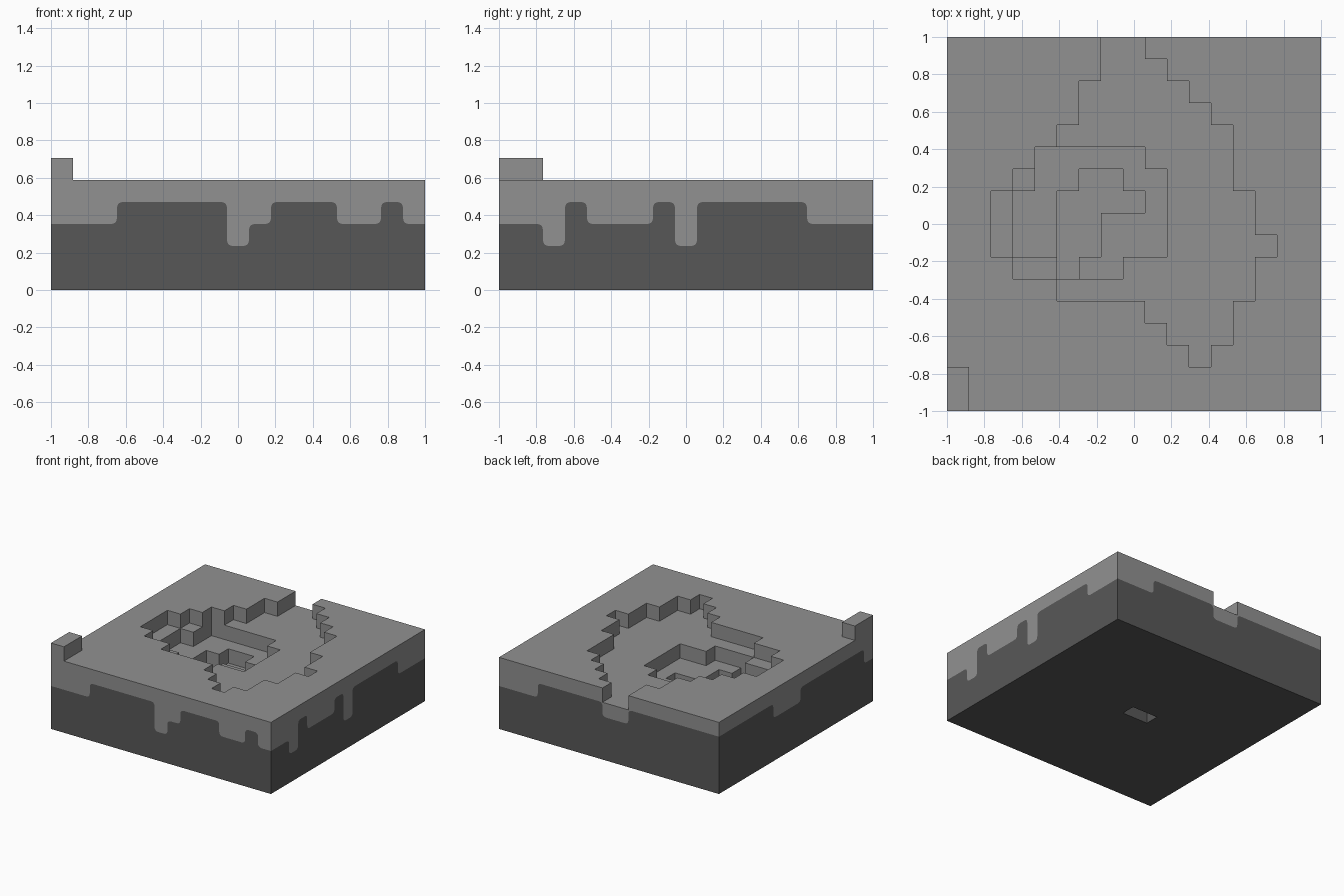
import bpy, bmesh
from math import pi
from mathutils import Vector, Matrix

if "Cube" in bpy.data.objects:
    bpy.data.objects.remove(bpy.data.objects["Cube"], do_unlink=True)

N = 17            # cells per side
CELL = 2 / N      # cell size
RADIUS = 0.034    # rounding of the drip outline


def make_material(name, value):
    mat = bpy.data.materials.new(name)
    mat.use_nodes = True
    color = (value, value, value, 1)
    mat.diffuse_color = color
    bsdf = next(n for n in mat.node_tree.nodes if n.type == "BSDF_PRINCIPLED")
    bsdf.inputs["Base Color"].default_value = color
    return mat


def make_object(name, bm, mat):
    bmesh.ops.remove_doubles(bm, verts=bm.verts, dist=0.0005)
    mesh = bpy.data.meshes.new(name)
    bm.to_mesh(mesh)
    bm.free()
    mesh.materials.append(mat)
    obj = bpy.data.objects.new(name, mesh)
    bpy.context.collection.objects.link(obj)


def add_face(bm, points):
    bm.faces.new([bm.verts.new(p) for p in points])


def grid_point(i, j, k):
    return Vector((i * CELL - 1, j * CELL - 1, k * CELL))


# Ground heights in cells: a stepped hollow, one row span per line of cells
height = {(i, j): 5 for i in range(N) for j in range(N)}
floor = {cell: 0 for cell in height}


def carve(level, first_row, spans):
    for j, (start, end) in enumerate(spans, first_row):
        for i in range(start, end):
            height[i, j] = level


carve(4, 2, [(11, 12), (10, 13), (9, 13), (5, 14), (3, 14), (2, 15), (2, 14), (2, 14),
             (3, 13), (4, 13), (5, 13), (6, 12), (6, 11), (7, 10), (7, 9)])
carve(3, 6, [(5, 8), (3, 10), (3, 10), (3, 10), (4, 10), (4, 9)])
carve(2, 6, [(5, 6), (5, 7), (5, 7), (5, 9), (6, 8)])
carve(6, 0, [(0, 1), (0, 1)])            # raised corner block
floor[7, 8] = floor[8, 8] = 2            # small pit in the underside

# Each direction with the two cell corners of its wall
WALLS = {(1, 0): ((1, 0), (1, 1)), (0, 1): ((1, 1), (0, 1)),
         (-1, 0): ((0, 1), (0, 0)), (0, -1): ((0, 0), (1, 0))}
CORNERS = ((0, 0), (1, 0), (1, 1), (0, 1))


def add_wall(bm, i, j, edge, low, high):
    (ax, ay), (bx, by) = edge
    add_face(bm, [grid_point(i + ax, j + ay, low), grid_point(i + bx, j + by, low),
                  grid_point(i + bx, j + by, high), grid_point(i + ax, j + ay, high)])


top, base = bmesh.new(), bmesh.new()
for (i, j), h in height.items():
    f = floor[i, j]
    add_face(top, [grid_point(i + a, j + b, h) for a, b in CORNERS])
    add_face(base, [grid_point(i + a, j + b, f) for a, b in reversed(CORNERS)])
    for (dx, dy), edge in WALLS.items():
        other = (i + dx, j + dy)
        if other not in height:
            continue
        if height[other] < h:
            add_wall(top, i, j, edge, height[other], h)
        if floor[other] > f:
            add_wall(base, i, j, edge, f, floor[other])


# Outer sides: a stepped, rounded drip line splits each into two tones
def step_line(levels):
    points = []
    for n, level in enumerate(levels):
        for t in (n, n + 1):
            point = Vector((t * CELL - 1, level * CELL))
            if len(points) > 1 and points[-1].y == points[-2].y == point.y:
                points[-1] = point
            else:
                points.append(point)
    return points


def rounded(points):
    result = [points[0]]
    for before, p, after in zip(points, points[1:], points[2:]):
        if (before - p).length < 1e-6 or (after - p).length < 1e-6:
            result.append(p)
            continue
        a = p + (before - p).normalized() * RADIUS
        b = p + (after - p).normalized() * RADIUS
        for s in (0, 0.25, 0.5, 0.75, 1):
            result.append(a * (1 - s) ** 2 + p * 2 * s * (1 - s) + b * s * s)
    return result + [points[-1]]


# Runs of (cells, level) along each side, counter-clockwise from the front
DRIPS = [
    [(3, 3), (5, 4), (1, 2), (1, 3), (3, 4), (2, 3), (1, 4), (1, 3)],
    [(2, 3), (1, 2), (1, 4), (3, 3), (1, 4), (1, 2), (5, 4), (3, 3)],
    [(3, 3), (5, 4), (2, 3), (7, 4)],
    [(6, 4), (3, 3), (7, 4), (1, 3)],
]
last = N - 1
EDGE_CELLS = [
    [(n, 0) for n in range(N)],
    [(last, n) for n in range(N)],
    [(last - n, last) for n in range(N)],
    [(0, last - n) for n in range(N)],
]
for side, (runs, cells) in enumerate(zip(DRIPS, EDGE_CELLS)):
    turn = Matrix.Rotation(side * pi / 2, 3, "Z")
    drip = rounded(step_line([level for count, level in runs for _ in range(count)]))
    rim = step_line([height[c] for c in cells])
    ground = [Vector((-1, 0)), Vector((1, 0))]
    for bm, lower, upper in ((top, drip, rim), (base, ground, drip)):
        outline = lower + upper[::-1]
        add_face(bm, [turn @ Vector((p.x, -1, p.y)) for p in outline])

make_object("ground_surface", top, make_material("light grey", 0.283))
make_object("soil_base", base, make_material("dark grey", 0.097))
